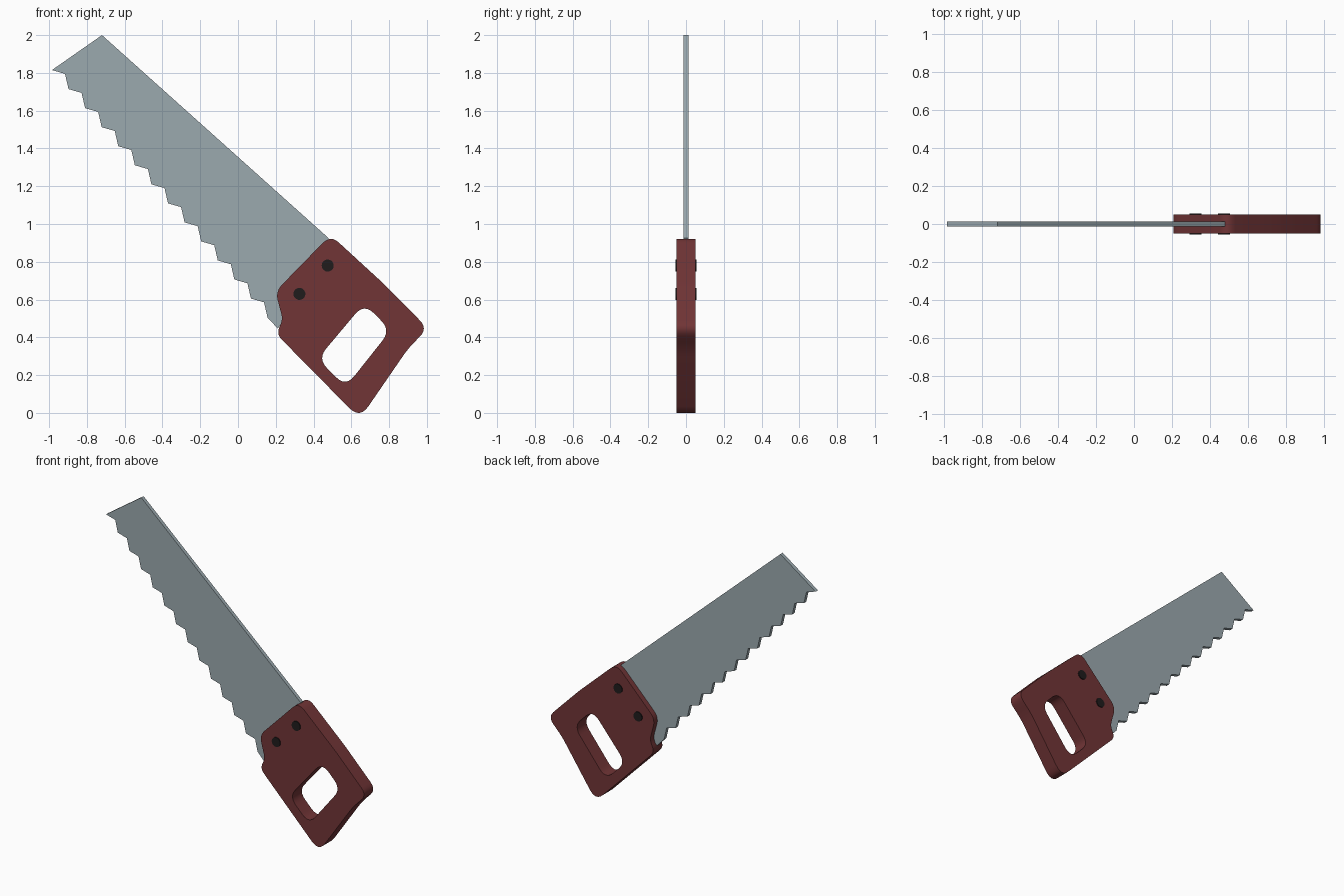
import bpy, bmesh, math
from mathutils import Vector

if "Cube" in bpy.data.objects:
    bpy.data.objects.remove(bpy.data.objects["Cube"])


def material(name, rgb):
    m = bpy.data.materials.new(name)
    m.diffuse_color = (*rgb, 1)
    m.use_nodes = True
    m.node_tree.nodes["Principled BSDF"].inputs["Base Color"].default_value = m.diffuse_color
    return m


steel = material("blade steel", (0.33, 0.40, 0.43))
red = material("dark red handle", (0.165, 0.035, 0.037))
black = material("black bolt", (0.014, 0.012, 0.012))


def rounded(corners, steps=6):
    """Round each (x, z, d) corner, starting the curve d before it."""
    out = []
    n = len(corners)
    for i, (x, z, d) in enumerate(corners):
        c = Vector((x, z))
        a = c + (Vector(corners[i - 1][:2]) - c).normalized() * d
        b = c + (Vector(corners[(i + 1) % n][:2]) - c).normalized() * d
        for k in range(steps + 1):
            t = k / steps
            out.append(a * (1 - t) ** 2 + c * 2 * t * (1 - t) + b * t * t)
    return out


def plate(name, loops, half, mat):
    """Fill outline (and hole) loops in the xz plane and thicken along y."""
    bm = bmesh.new()
    edges = []
    for loop in loops:
        vs = [bm.verts.new((p[0], -half, p[1])) for p in loop]
        edges += [bm.edges.new((vs[i - 1], vs[i])) for i in range(len(vs))]
    bmesh.ops.triangle_fill(bm, edges=edges, use_beauty=True, normal=(0, -1, 0))
    ext = bmesh.ops.extrude_face_region(bm, geom=bm.faces[:], use_keep_orig=True)
    moved = [g for g in ext["geom"] if isinstance(g, bmesh.types.BMVert)]
    bmesh.ops.translate(bm, verts=moved, vec=(0, 2 * half, 0))
    bmesh.ops.recalc_face_normals(bm, faces=bm.faces[:])
    return finish(name, bm, mat)


def finish(name, bm, mat):
    me = bpy.data.meshes.new(name)
    bm.to_mesh(me)
    bm.free()
    me.materials.append(mat)
    ob = bpy.data.objects.new(name, me)
    bpy.context.collection.objects.link(ob)
    bpy.ops.object.select_all(action='DESELECT')
    ob.select_set(True)
    bpy.context.view_layer.objects.active = ob
    bpy.ops.object.shade_smooth_by_angle(angle=math.radians(30))
    return ob


# Blade with a row of stepped teeth
teeth = []
for i in range(14):
    x, z = -0.985 + 0.0878 * i, 1.815 - 0.1008 * i
    teeth.append((x, z))
    if i < 13:
        teeth.append((x + 0.069, z - 0.02))
blade = teeth + [(0.21, 0.447), (0.45, 0.72), (0.48, 0.925), (-0.72, 2.0)]
plate("blade", [blade], 0.0125, steel)

# Handle with a grip hole
outline = rounded([(0.49, 0.942, 0.06), (0.77, 0.685, 0.03), (1.005, 0.447, 0.06),
                   (0.90, 0.34, 0.05), (0.645, -0.031, 0.08), (0.203, 0.417, 0.04),
                   (0.237, 0.495, 0.03), (0.198, 0.643, 0.05)])
hole = rounded([(0.668, 0.58, 0.075), (0.808, 0.437, 0.07),
                (0.57, 0.137, 0.075), (0.422, 0.287, 0.07)])
plate("handle", [outline, hole], 0.05, red)

# Bolts through the handle
for n, (x, z) in enumerate([(0.475, 0.78), (0.325, 0.63)]):
    circle = [(x + 0.032 * math.cos(a), z + 0.032 * math.sin(a))
              for a in (math.tau * k / 20 for k in range(20))]
    plate(f"bolt_{n + 1}", [circle], 0.056, black)
